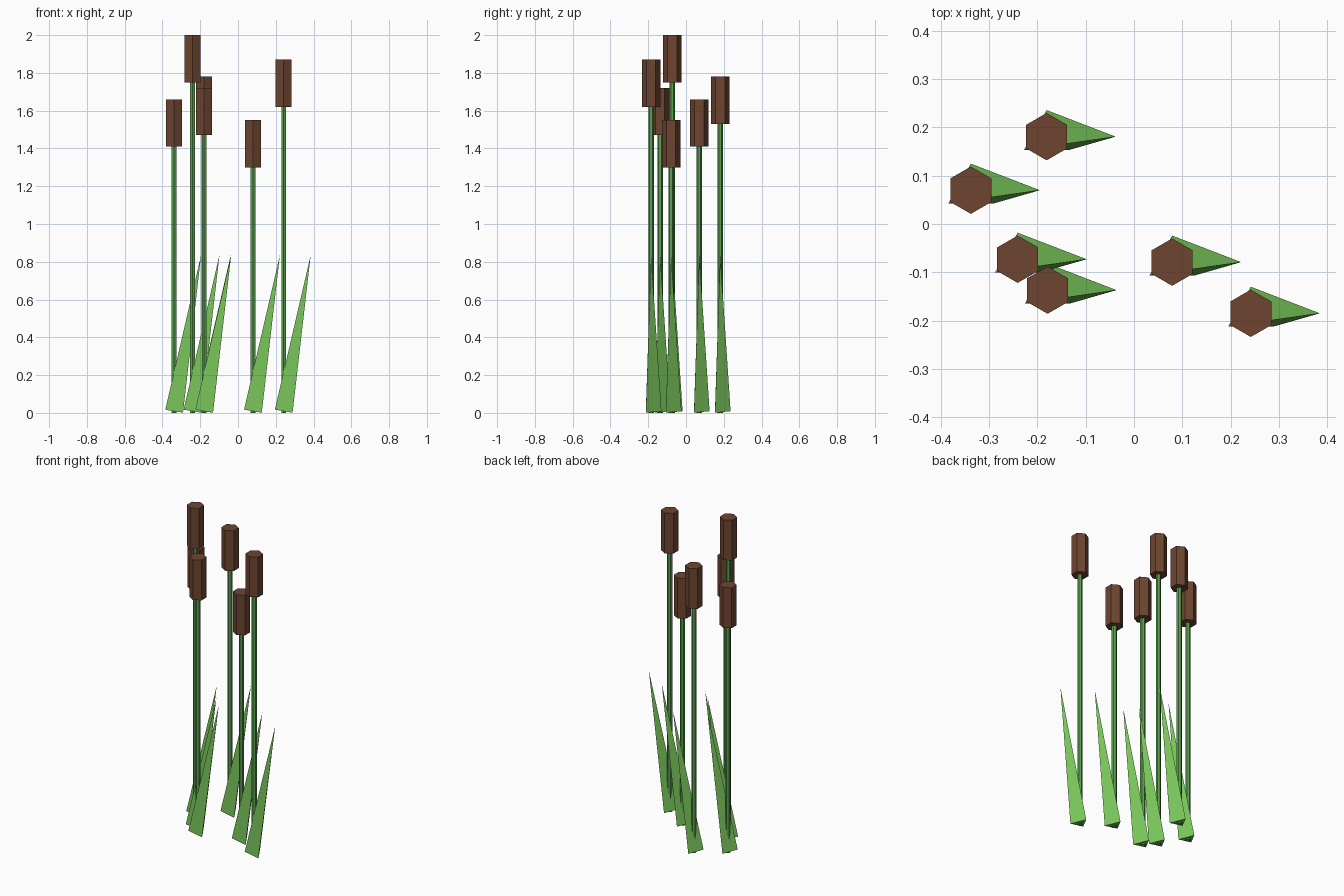
import bpy
from math import radians, sin, cos

cube = bpy.data.objects.get("Cube")
if cube:
    bpy.data.objects.remove(cube, do_unlink=True)


def material(name, rgb):
    mat = bpy.data.materials.new(name)
    mat.use_nodes = True
    color = (*rgb, 1.0)
    mat.diffuse_color = color
    mat.node_tree.nodes["Principled BSDF"].inputs["Base Color"].default_value = color
    return mat


HEAD_BROWN = material("seed head brown", (0.153, 0.06, 0.031))
STEM_GREEN = material("stem green", (0.105, 0.36, 0.077))
LEAF_GREEN = material("leaf green", (0.19, 0.56, 0.105))


def cone(name, mat, sides, r_bottom, r_top, height, location, tilt=0.0):
    bpy.ops.mesh.primitive_cone_add(vertices=sides, radius1=r_bottom, radius2=r_top,
                                    depth=height, location=location,
                                    rotation=(0, tilt, 0))
    obj = bpy.context.object
    obj.name = name
    obj.data.materials.append(mat)
    return obj


HEAD_HEIGHT = 0.25
LEAF_HEIGHT = 0.84
LEAF_TILT = radians(9.8)
LEAF_BASE = 0.009


def reed(index, x, y, top):
    # Hexagonal seed head on a thin stem
    neck = top - HEAD_HEIGHT
    cone(f"seed_head_{index}", HEAD_BROWN, 6, 0.049, 0.049, HEAD_HEIGHT,
         (x, y, top - HEAD_HEIGHT / 2))
    cone(f"stem_{index}", STEM_GREEN, 6, 0.0148, 0.0148, neck, (x, y, neck / 2))
    # Three-sided pointed leaf leaning to the left
    half = LEAF_HEIGHT / 2
    cone(f"leaf_{index}", LEAF_GREEN, 3, 0.055, 0, LEAF_HEIGHT,
         (x + half * sin(LEAF_TILT), y, LEAF_BASE + half * cos(LEAF_TILT)), LEAF_TILT)


# Position and top height of each reed in the clump
REEDS = [
    (-0.338, 0.07, 1.66),
    (-0.241, -0.073, 2.0),
    (-0.179, -0.137, 1.72),
    (-0.181, 0.181, 1.78),
    (0.079, -0.079, 1.55),
    (0.242, -0.185, 1.87),
]
for number, (x, y, top) in enumerate(REEDS, 1):
    reed(number, x, y, top)
